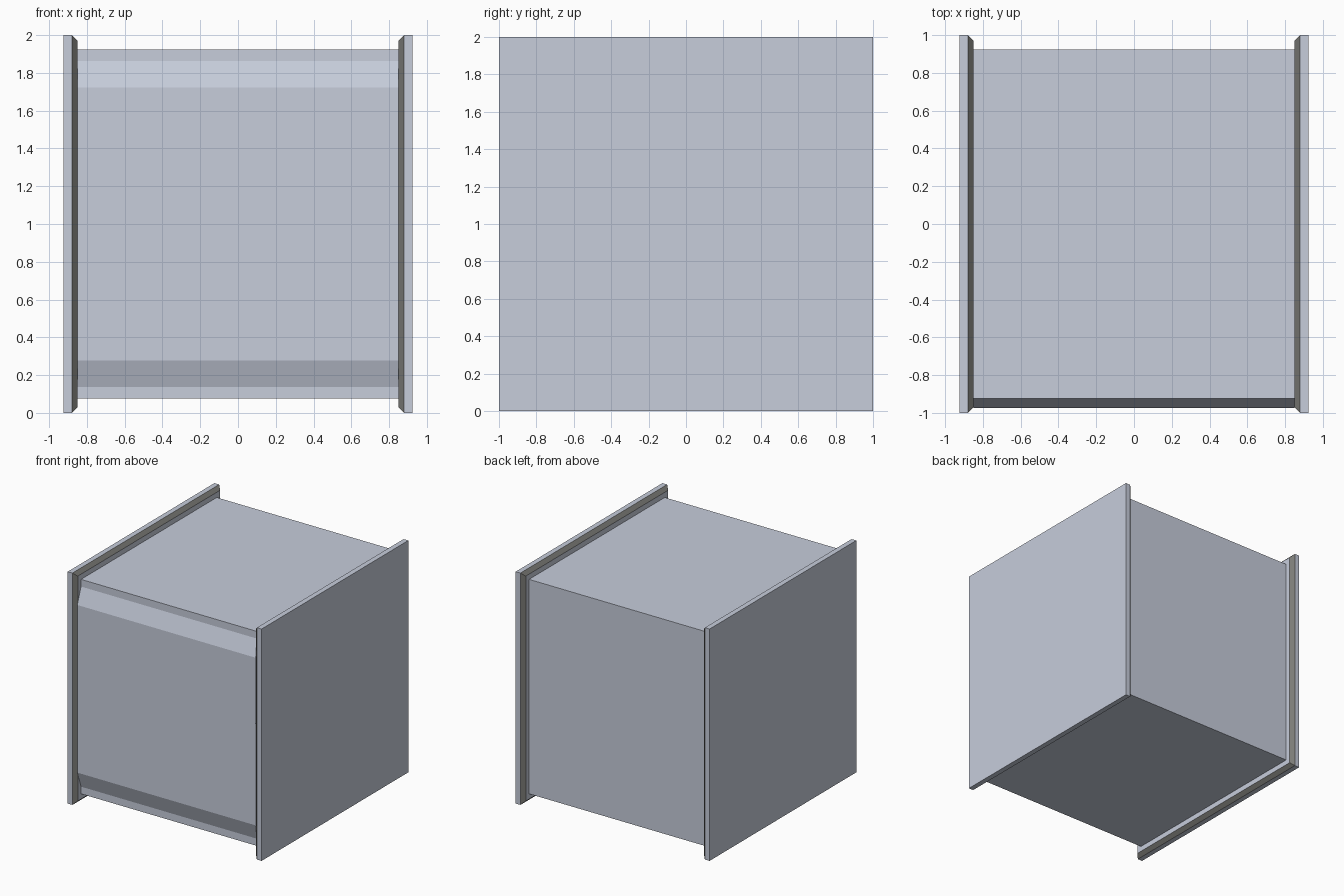
import bpy, bmesh
from mathutils import Vector

if "Cube" in bpy.data.objects:
    bpy.data.objects.remove(bpy.data.objects["Cube"])


def material(name, rgb):
    m = bpy.data.materials.new(name)
    m.diffuse_color = (*rgb, 1)
    m.use_nodes = True
    m.node_tree.nodes["Principled BSDF"].inputs["Base Color"].default_value = m.diffuse_color
    return m


PALE = material("pale blue grey", (0.57, 0.61, 0.71))
DARK = material("dark warm grey", (0.20, 0.20, 0.185))


def square_loft(rings, cap_first=False):
    """Join square rings given as (x, half size), centred on z = 1."""
    bm = bmesh.new()
    loops = [[bm.verts.new((x, sy * h, 1 + sz * h))
              for sy, sz in ((-1, -1), (1, -1), (1, 1), (-1, 1))]
             for x, h in rings]
    for a, b in zip(loops, loops[1:]):
        for i in range(4):
            j = (i + 1) % 4
            bm.faces.new((a[i], a[j], b[j], b[i]))
    if cap_first:
        bm.faces.new(loops[0])
    # face everything away from the solid's axis or outer end
    bm.normal_update()
    for f in bm.faces:
        c = f.calc_center_median()
        out = Vector((0, c.y, c.z - 1))
        if abs(f.normal.x) > 0.99:
            first = abs(c.x - rings[0][0]) < 1e-4
            out = Vector((rings[0][0] - rings[-1][0], 0, 0)) * (1 if first else -1)
        if f.normal.dot(out) < 0:
            f.normal_flip()
    bm.normal_update()
    return bm


def finish(bm, name):
    mesh = bpy.data.meshes.new(name)
    bm.to_mesh(mesh)
    bm.free()
    mesh.materials.append(PALE)
    mesh.materials.append(DARK)
    ob = bpy.data.objects.new(name, mesh)
    bpy.context.collection.objects.link(ob)
    return ob


# box body with a raised, bevelled panel on the front
bm = square_loft([(-0.85, 0.925), (0.85, 0.925)])
front = min(bm.faces, key=lambda f: f.calc_center_median().y)
bmesh.ops.inset_region(bm, faces=[front], thickness=0.062)
bmesh.ops.inset_region(bm, faces=[front], thickness=0.14)
for v in front.verts:
    v.co.y = -0.975
finish(bm, "body")

# end plates with a dark chamfer on the inner rim
for side, name in ((-1, "left_plate"), (1, "right_plate")):
    bm = square_loft([(side * 0.925, 1.0), (side * 0.88, 1.0),
                      (side * 0.85, 0.97), (side * 0.85, 0.925)], True)
    for f in bm.faces:
        f.material_index = int(0.1 < abs(f.normal.x) < 0.9)
    finish(bm, name)
